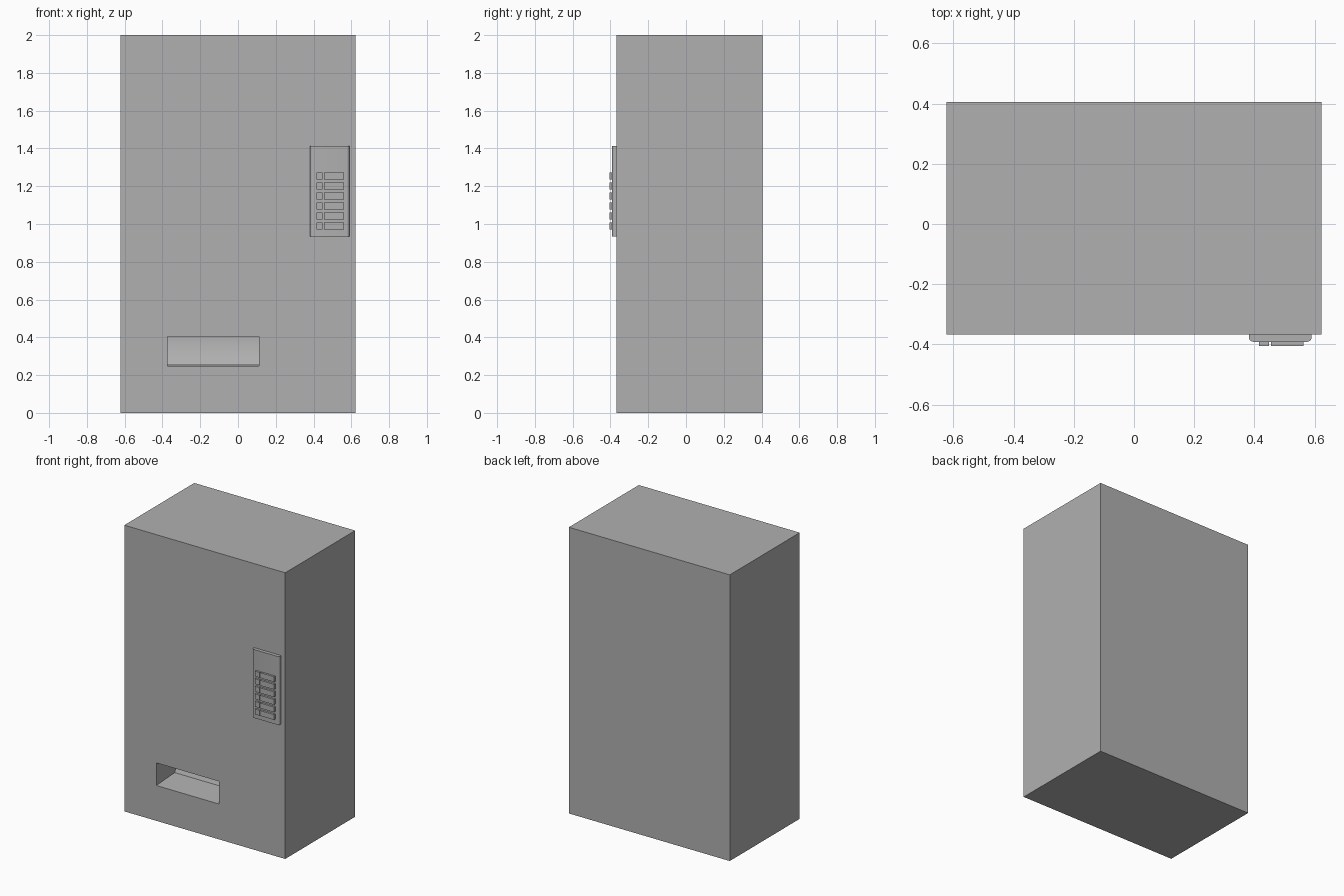
import bpy, bmesh
from math import sin, cos, pi, radians

if "Cube" in bpy.data.objects:
    bpy.data.objects.remove(bpy.data.objects["Cube"])

FRONT = -0.367   # y of the cabinet's front face

grey = bpy.data.materials.new("dark_grey")
grey.diffuse_color = (0.435, 0.435, 0.435, 1)
grey.use_nodes = True
grey.node_tree.nodes["Principled BSDF"].inputs["Base Color"].default_value = grey.diffuse_color


def make_object(name, bm):
    bmesh.ops.recalc_face_normals(bm, faces=bm.faces)
    mesh = bpy.data.meshes.new(name)
    bm.to_mesh(mesh)
    bm.free()
    mesh.materials.append(grey)
    obj = bpy.data.objects.new(name, mesh)
    bpy.context.collection.objects.link(obj)
    return obj


def box(name, x0, x1, y0, y1, z0, z1):
    bm = bmesh.new()
    bmesh.ops.create_cube(bm, size=1)
    for v in bm.verts:
        v.co.x = x0 if v.co.x < 0 else x1
        v.co.y = y0 if v.co.y < 0 else y1
        v.co.z = z0 if v.co.z < 0 else z1
    return make_object(name, bm)


def prism(name, points, offset):
    """Extrude a closed outline of 3D points along an offset."""
    bm = bmesh.new()
    face = bm.faces.new([bm.verts.new(p) for p in points])
    result = bmesh.ops.extrude_face_region(bm, geom=[face])
    moved = [g for g in result["geom"] if isinstance(g, bmesh.types.BMVert)]
    bmesh.ops.translate(bm, verts=moved, vec=offset)
    return make_object(name, bm)


def activate(obj):
    bpy.ops.object.select_all(action='DESELECT')
    obj.select_set(True)
    bpy.context.view_layer.objects.active = obj


# Cabinet
cabinet = box("cabinet", -0.622, 0.622, FRONT, 0.405, 0, 2)

# Delivery slot: slightly rising floor and a leaning back wall that curves to vertical
x0, x1 = -0.374, 0.111
z_floor, z_top = 0.26, 0.405
profile = [(FRONT - 0.05, 0.247), (FRONT, 0.247)]
for i in range(9):
    t = i / 8
    profile.append((-0.165 + 0.035 * (2 * t - t * t), z_floor + (z_top - z_floor) * t))
profile.append((FRONT - 0.05, z_top))
cutter = prism("slot_cutter", [(x0, y, z) for y, z in profile], (x1 - x0, 0, 0))
cutter.hide_render = True

cut = cabinet.modifiers.new("delivery_slot", 'BOOLEAN')
cut.operation = 'DIFFERENCE'
cut.solver = 'EXACT'
cut.object = cutter
activate(cabinet)
bpy.ops.object.modifier_apply(modifier=cut.name)
bpy.data.objects.remove(cutter)
bpy.ops.object.shade_smooth_by_angle(angle=radians(30))

# Control panel with rounded vertical edges
left, right, face_y, r = 0.381, 0.59, -0.391, 0.015
outline = [(left, FRONT)]
for i in range(6):
    a = i / 5 * pi / 2
    outline.append((left + r * (1 - cos(a)), face_y + r * (1 - sin(a))))
outline += [(left + right - x, y) for x, y in reversed(outline)]
panel = prism("control_panel", [(x, y, 0.935) for x, y in outline], (0, 0, 0.478))
activate(panel)
bpy.ops.object.shade_smooth_by_angle(angle=radians(30))

# Six rows of a small button beside a wide label key
for row in range(6):
    z = 0.97 + row * 0.053
    box(f"small_button_{row + 1}", 0.415, 0.448, -0.405, face_y + 0.004, z, z + 0.037)
    box(f"wide_button_{row + 1}", 0.455, 0.562, -0.405, face_y + 0.004, z, z + 0.037)
